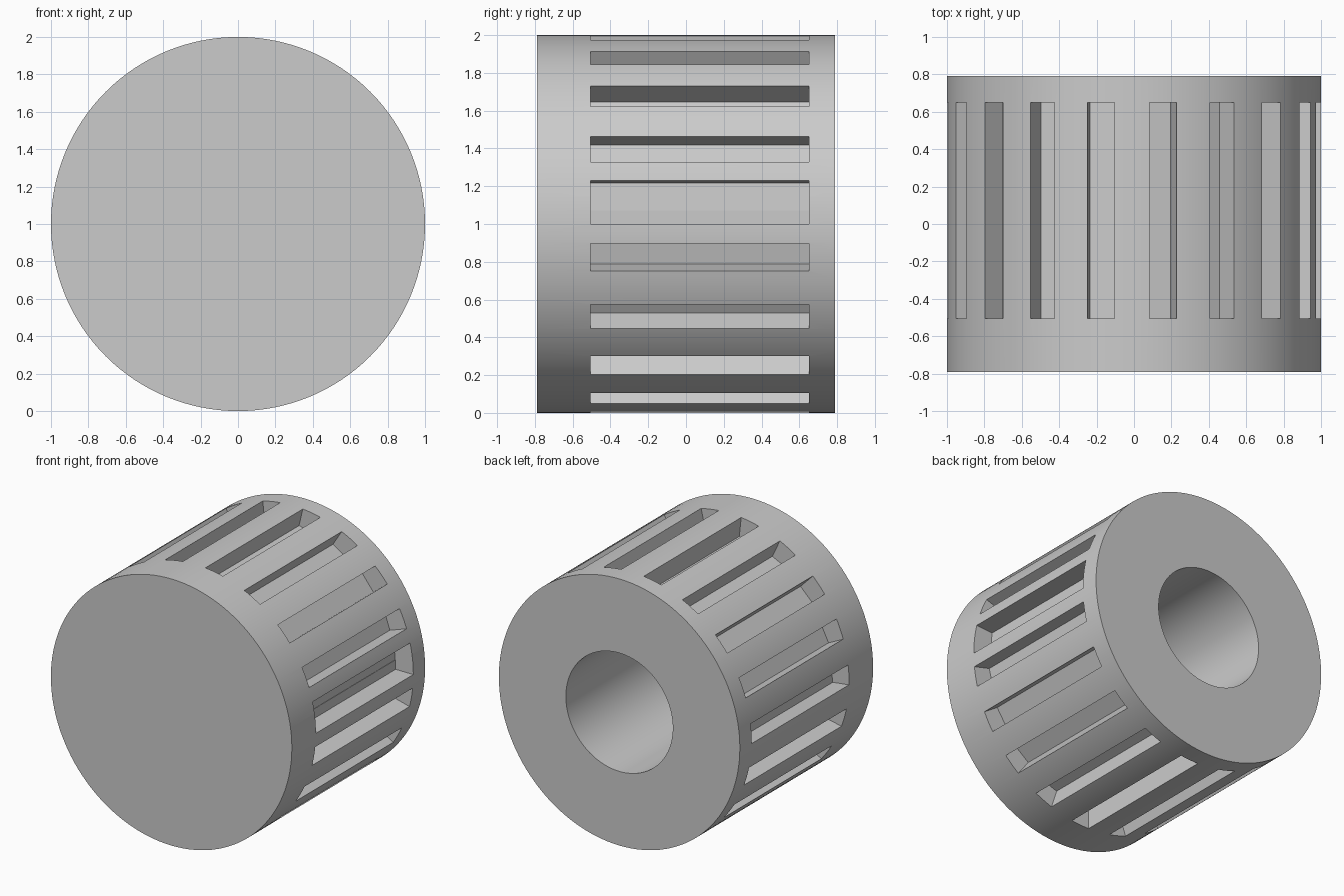
import bpy, bmesh
from math import radians, pi
from mathutils import Matrix, Vector

default = bpy.data.objects.get("Cube")
if default:
    bpy.data.objects.remove(default, do_unlink=True)

AXIS_Z = 1.0          # height of the drum axis
HALF_LEN = 0.79
BORE_RADIUS = 0.444
SLOT_COUNT, SLOT_STEP = 20, 19.2
SLOT_FLOOR, SLOT_WIDTH = 0.853, 0.147
SLOT_FRONT, SLOT_BACK = -0.505, 0.65


def make_object(name, bm):
    mesh = bpy.data.meshes.new(name)
    bm.to_mesh(mesh)
    bm.free()
    obj = bpy.data.objects.new(name, mesh)
    obj.location.z = AXIS_Z
    bpy.context.collection.objects.link(obj)
    return obj


def cylinder(name, radius, y0, y1):
    bm = bmesh.new()
    place = Matrix.Translation((0, (y0 + y1) / 2, 0)) @ Matrix.Rotation(pi / 2, 4, 'X')
    bmesh.ops.create_cone(bm, cap_ends=True, segments=128, radius1=radius,
                          radius2=radius, depth=y1 - y0, matrix=place)
    return make_object(name, bm)


# Drum body
drum = cylinder("slotted_drum", 1.0, -HALF_LEN, HALF_LEN)

# Blind bore from the back
bore = cylinder("bore_cutter", BORE_RADIUS, SLOT_FRONT, HALF_LEN + 0.2)

# Ring of offset slots; the last one overlaps the first
bm = bmesh.new()
size = Vector((0.3, SLOT_BACK - SLOT_FRONT, SLOT_WIDTH))
centre = Vector((SLOT_FLOOR + size.x / 2, (SLOT_FRONT + SLOT_BACK) / 2, SLOT_WIDTH / 2))
for i in range(SLOT_COUNT):
    turn = Matrix.Rotation(radians(-SLOT_STEP * i), 4, 'Y')
    bmesh.ops.create_cube(bm, size=1.0,
                          matrix=turn @ Matrix.Translation(centre) @ Matrix.Diagonal(size).to_4x4())
slots = make_object("slot_cutters", bm)

# Cut the body
bpy.context.view_layer.objects.active = drum
for cutter in (bore, slots):
    cutter.hide_render = True
    mod = drum.modifiers.new(cutter.name, 'BOOLEAN')
    mod.operation = 'DIFFERENCE'
    mod.solver = 'EXACT'
    mod.use_self = True
    mod.object = cutter
    bpy.ops.object.modifier_apply(modifier=mod.name)
for cutter in (bore, slots):
    bpy.data.objects.remove(cutter, do_unlink=True)

# Plain grey finish
grey = bpy.data.materials.new("plain_grey")
grey.use_nodes = True
colour = (0.6, 0.6, 0.6, 1.0)
grey.diffuse_color = colour
for node in grey.node_tree.nodes:
    if node.type == 'BSDF_PRINCIPLED':
        node.inputs["Base Color"].default_value = colour
drum.data.materials.clear()
drum.data.materials.append(grey)

# Smooth barrel, sharp edges
bpy.ops.object.select_all(action='DESELECT')
drum.select_set(True)
bpy.ops.object.shade_smooth_by_angle(angle=radians(20))
